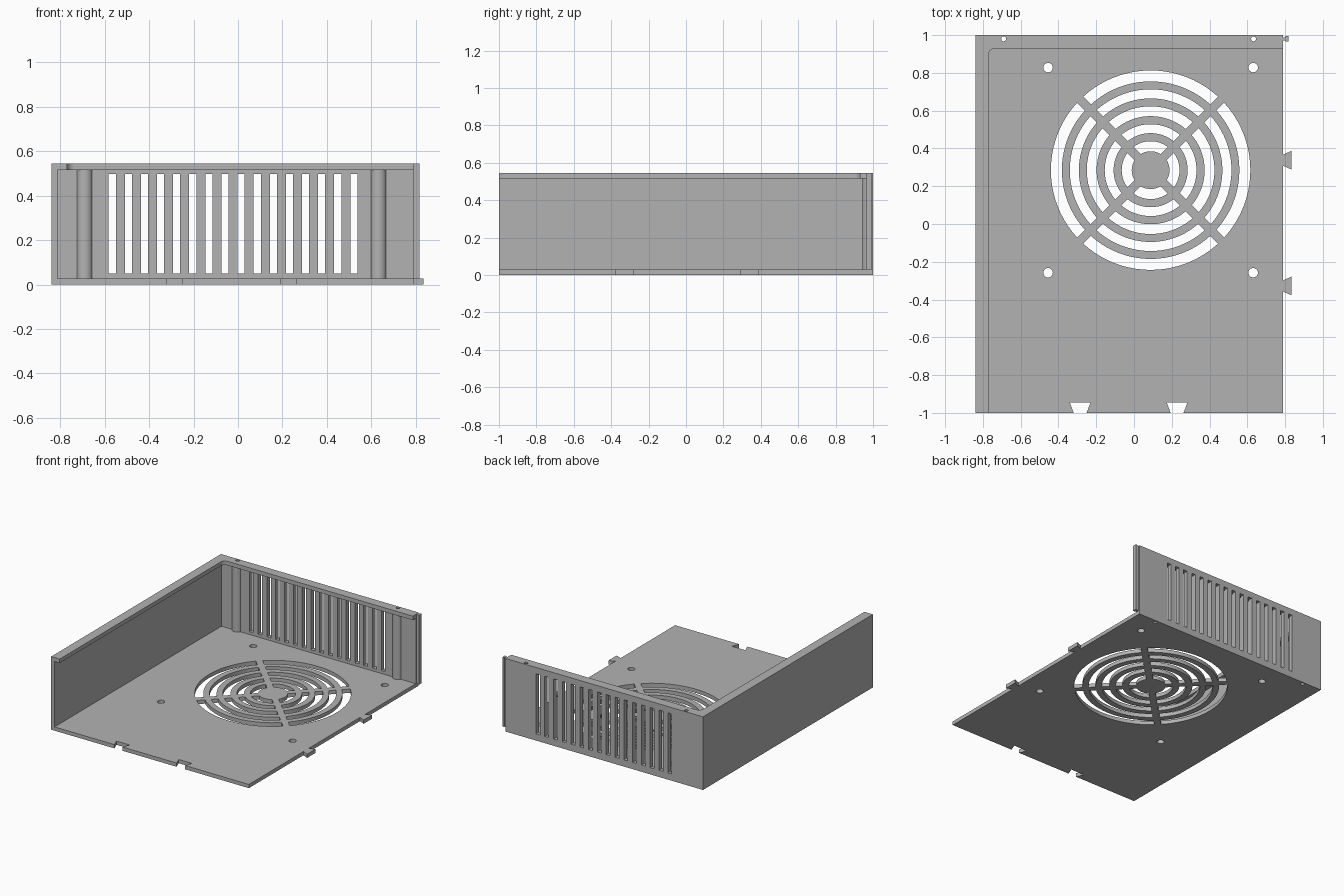
import bpy
import math
from mathutils import Matrix, Vector

if "Cube" in bpy.data.objects:
    bpy.data.objects.remove(bpy.data.objects["Cube"], do_unlink=True)

grey = bpy.data.materials.new("plain grey")
grey.use_nodes = True
colour = (0.45, 0.45, 0.45, 1)
grey.diffuse_color = colour
grey.node_tree.nodes["Principled BSDF"].inputs["Base Color"].default_value = colour

UPRIGHT = Matrix.Rotation(math.pi / 2, 4, 'X')  # maps (x, y, z) to (x, -z, y)


def slab(name, loops, low, high, turn=Matrix.Identity(4)):
    """Extrude an outline with holes from low to high."""
    curve = bpy.data.curves.new(name, 'CURVE')
    curve.dimensions = '2D'
    curve.fill_mode = 'BOTH'
    curve.extrude = (high - low) / 2
    for loop in loops:
        spline = curve.splines.new('POLY')
        spline.points.add(len(loop) - 1)
        for point, (x, y) in zip(spline.points, loop):
            point.co = (x, y, 0, 1)
        spline.use_cyclic_u = True
    helper = bpy.data.objects.new(name + " outline", curve)
    bpy.context.collection.objects.link(helper)
    graph = bpy.context.evaluated_depsgraph_get()
    mesh = bpy.data.meshes.new_from_object(helper.evaluated_get(graph))
    bpy.data.objects.remove(helper, do_unlink=True)
    mesh.transform(turn @ Matrix.Translation((0, 0, (low + high) / 2)))
    mesh.materials.clear()
    mesh.materials.append(grey)
    part = bpy.data.objects.new(name, mesh)
    bpy.context.collection.objects.link(part)
    bpy.ops.object.select_all(action='DESELECT')
    part.select_set(True)
    bpy.context.view_layer.objects.active = part
    bpy.ops.object.mode_set(mode='EDIT')
    bpy.ops.mesh.select_all(action='SELECT')
    bpy.ops.mesh.remove_doubles(threshold=0.0001)
    bpy.ops.mesh.normals_make_consistent(inside=False)
    bpy.ops.object.mode_set(mode='OBJECT')
    bpy.ops.object.shade_smooth_by_angle(angle=math.radians(30))
    return part


def arc(cx, cy, r, start, end, steps):
    angles = [start + (end - start) * i / steps for i in range(steps + 1)]
    return [(cx + r * math.cos(a), cy + r * math.sin(a)) for a in angles]


def circle(cx, cy, r, steps=24):
    return arc(cx, cy, r, 0, math.tau, steps)[:-1]


def rect(x0, y0, x1, y1):
    return [(x0, y0), (x1, y0), (x1, y1), (x0, y1)]


LEFT, RIGHT, TOP, FLOOR, LIP = -0.84, 0.79, 0.545, 0.028, 0.515
WALL = 0.965
SCREWS = (-0.69, 0.633)
screw_holes = [circle(x, 0.98, 0.013, 16) for x in SCREWS]

# Floor outline with dovetail notches in front and matching tabs at the side
outline = [(LEFT, -1)]
for c in (-0.285, 0.228):
    outline += [(c - 0.034, -1), (c - 0.055, -0.945), (c + 0.055, -0.945), (c + 0.034, -1)]
outline.append((RIGHT, -1))
for c in (-0.328, 0.338):
    outline += [(RIGHT, c - 0.03), (0.835, c - 0.05), (0.835, c + 0.05), (RIGHT, c + 0.03)]
outline += [(RIGHT, 1), (LEFT, 1)]

# Fan grille: ring slots interrupted by diagonal spokes of constant width
FAN = (0.088, 0.285)
SPOKE = 0.023
grille = []
for inner, outer in ((0.10, 0.153), (0.196, 0.243), (0.286, 0.338), (0.38, 0.428), (0.47, 0.528)):
    for k in range(4):
        middle = k * math.pi / 2
        a = math.pi / 4 - math.asin(SPOKE / outer)
        b = math.pi / 4 - math.asin(SPOKE / inner)
        grille.append(arc(*FAN, outer, middle - a, middle + a, 20)
                      + arc(*FAN, inner, middle + b, middle - b, 20))

fan_screws = [circle(FAN[0] + sx * 0.543, FAN[1] + sy * 0.543, 0.025)
              for sx in (-1, 1) for sy in (-1, 1)]
slab("floor", [outline] + grille + fan_screws + screw_holes, 0, FLOOR)

# Side wall
slab("side_wall", [rect(LEFT, -1, -0.812, WALL)], FLOOR, LIP)

# Slotted rear wall between the two end pieces
END_LEFT, END_RIGHT = -0.63, 0.58
slots = [rect(x - 0.016, 0.05, x + 0.016, 0.498)
         for x in (-0.566 + 0.0725 * i for i in range(16))]
slab("vented_rear_wall", [rect(END_LEFT, FLOOR, END_RIGHT, LIP)] + slots, -1, -WALL, UPRIGHT)

# Rear wall ends, each with a rounded screw post
dip = math.asin(0.015 / 0.037)
for name, x0, x1, c, hole in (("left_post_wall", LEFT, END_LEFT, SCREWS[0], screw_holes[0]),
                              ("right_post_wall", END_RIGHT, RIGHT, SCREWS[1], screw_holes[1])):
    bump = arc(c, 0.98, 0.037, math.pi + dip, math.tau - dip, 16)
    slab(name, [[(x0, WALL)] + bump + [(x1, WALL), (x1, 1), (x0, 1)], hole], FLOOR, LIP)

# Top lip with a rounded inner corner
lip = [(LEFT, -1), (-0.77, -1)]
lip += arc(-0.735, 0.895, 0.035, math.pi, math.pi / 2, 8)
lip += [(RIGHT, 0.93), (RIGHT, 1), (LEFT, 1)]
slab("top_lip", [lip] + screw_holes, LIP, TOP)

# Joining tongue on the free end of the rear wall
tongue = [(RIGHT, 0.972), (0.803, 0.972), (0.803, 0.966), (0.818, 0.966),
          (0.818, 0.994), (0.803, 0.994), (0.803, 0.988), (RIGHT, 0.988)]
slab("rear_tongue", [tongue], FLOOR, TOP)
